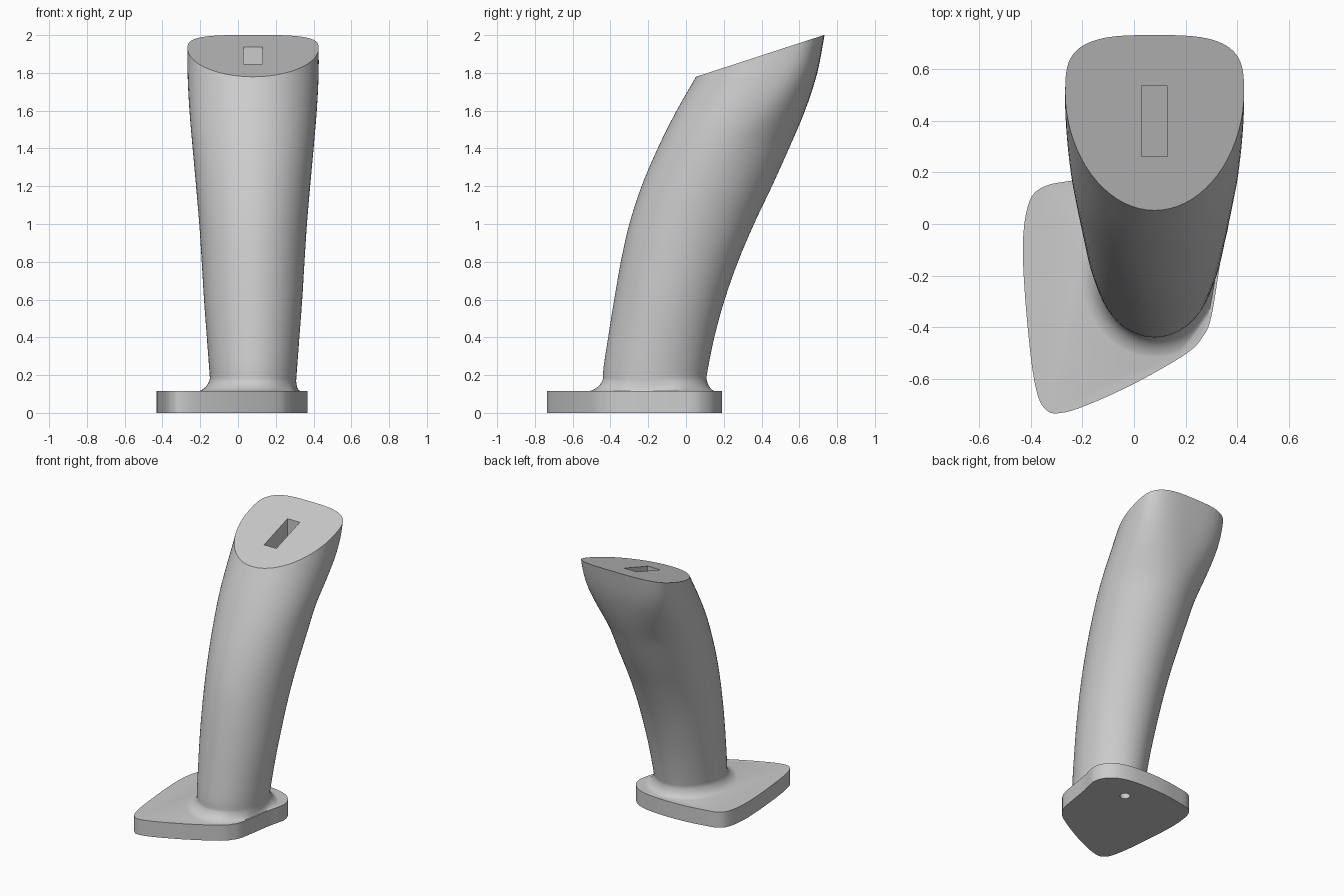
import bpy
import bmesh
import math
from mathutils import Vector

old = bpy.data.objects.get("Cube")
if old:
    bpy.data.objects.remove(old, do_unlink=True)

GREY = (0.6, 0.6, 0.6, 1.0)
grey = bpy.data.materials.new("plain grey")
grey.use_nodes = True
grey.diffuse_color = GREY
grey.node_tree.nodes["Principled BSDF"].inputs["Base Color"].default_value = GREY

CENTRE_X = 0.08
FLANGE_TOP = 0.115
RING = 72


def make_object(name, bm):
    bmesh.ops.recalc_face_normals(bm, faces=bm.faces[:])
    mesh = bpy.data.meshes.new(name)
    bm.to_mesh(mesh)
    bm.free()
    mesh.materials.append(grey)
    obj = bpy.data.objects.new(name, mesh)
    bpy.context.collection.objects.link(obj)
    return obj


def spline(points, steps, closed=False):
    """Smooth curve through the given points."""
    pts = [Vector(p) for p in points]
    n = len(pts)
    pick = (lambda i: pts[i % n]) if closed else (lambda i: pts[max(0, min(n - 1, i))])
    out = []
    for i in range(n if closed else n - 1):
        a, b, c, d = (pick(i + k) for k in (-1, 0, 1, 2))
        for s in range(steps):
            t = s / steps
            out.append(0.5 * (2 * b + (c - a) * t + (2 * a - 5 * b + 4 * c - d) * t ** 2
                              + (3 * b - a - 3 * c + d) * t ** 3))
    if not closed:
        out.append(pts[-1])
    return out


def loft(rings):
    """Skin a stack of equal rings and close both ends."""
    bm = bmesh.new()
    rows = [[bm.verts.new(p) for p in ring] for ring in rings]
    for low, high in zip(rows, rows[1:]):
        for i in range(len(low)):
            j = (i + 1) % len(low)
            bm.faces.new((low[i], low[j], high[j], high[i]))
    bm.faces.new(rows[0])
    bm.faces.new(rows[-1])
    return bm


def section(z, front, back, half):
    """Elliptical ring whose back turns squarer near the top."""
    t = min(1, max(0, (z - 1.4) / 0.55))
    rise = t * t * (3 - 2 * t)
    middle = front + (back - front) * (0.5 + 0.14 * rise)
    power = 2 / (2 + 1.2 * rise)
    ring = []
    for i in range(RING):
        a = math.tau * i / RING
        c, s = math.cos(a), math.sin(a)
        if s > 0:
            c = math.copysign(abs(c) ** power, c)
            y = middle + (back - middle) * s ** power
        else:
            y = middle + (middle - front) * s
        ring.append(Vector((CENTRE_X + half * c, y, z)))
    return ring


def combine(target, other, operation):
    """Apply a boolean and remove the second object."""
    mod = target.modifiers.new("combine", 'BOOLEAN')
    mod.operation = operation
    mod.solver = 'EXACT'
    mod.object = other
    bpy.context.view_layer.objects.active = target
    bpy.ops.object.modifier_apply(modifier=mod.name)
    bpy.data.objects.remove(other, do_unlink=True)


# Flange: rounded outline, straight sides
outline = spline([(-0.30, -0.735), (-0.20, -0.71), (0, -0.62), (0.20, -0.505),
                  (0.265, -0.44), (0.30, -0.36), (0.338, -0.13), (0.362, -0.03),
                  (0.367, 0.025), (0.348, 0.085), (0.29, 0.145), (0.20, 0.178),
                  (0.08, 0.191), (-0.10, 0.188), (-0.25, 0.167), (-0.35, 0.145),
                  (-0.405, 0.09), (-0.43, -0.05), (-0.425, -0.25), (-0.40, -0.52),
                  (-0.375, -0.66), (-0.345, -0.717)], 5, closed=True)
body = make_object("grip_with_flange", loft(
    [[(p.x, p.y, z) for p in outline] for z in (0, FLANGE_TOP)]))

# Flared collar where the grip meets the flange, kept inside the flange edge
inner = section(0.2, -0.437, 0.107, 0.227)
outer = section(0.113, -0.537, 0.165, 0.307)
for p in outer:
    p.x = min(p.x, 0.354 + 0.17 * p.y, 0.294 + 0.69 * (p.y + 0.36))
rings = []
for i in range(11):
    a = math.pi / 2 * i / 10
    ring = [q.lerp(p, 1 - math.sin(a)) for p, q in zip(outer, inner)]
    for p in ring:
        p.z = 0.2 - 0.087 * math.cos(a)
    rings.append(ring)
collar = make_object("collar", loft(rings))

# Grip: stations of height, front, back, half width
stations = spline([(0.06, -0.43, 0.09, 0.22), (0.2, -0.44, 0.11, 0.23),
                   (0.4, -0.412, 0.15, 0.245), (0.6, -0.38, 0.205, 0.26),
                   (0.8, -0.345, 0.275, 0.272), (1.0, -0.30, 0.36, 0.285),
                   (1.2, -0.235, 0.455, 0.302), (1.4, -0.15, 0.545, 0.32),
                   (1.6, -0.05, 0.63, 0.337), (1.8, 0.065, 0.695, 0.347),
                   (2.0, 0.18, 0.733, 0.346), (2.1, 0.24, 0.748, 0.343)], 4)
bm = loft([section(*s) for s in stations])

# Sloping flat end of the grip
bmesh.ops.bisect_plane(bm, geom=bm.verts[:] + bm.edges[:] + bm.faces[:],
                       plane_co=(0, 0.055, 1.78), plane_no=(0, -0.22, 0.675),
                       clear_outer=True)
bmesh.ops.holes_fill(bm, edges=[e for e in bm.edges if e.is_boundary])
grip = make_object("grip", bm)
combine(body, collar, 'UNION')
combine(body, grip, 'UNION')

# Slot in the sloping end, its floor parallel to that end
slot = make_object("slot_cutter", loft(
    [[(x, y, 1.78 + 0.326 * (y - 0.055) + lift)
      for x, y in ((0.03, 0.262), (0.13, 0.262), (0.13, 0.535), (0.03, 0.535))]
     for lift in (-0.2, 0.1)]))
combine(body, slot, 'DIFFERENCE')

# Screw hole in the underside
hole = make_object("hole_cutter", loft(
    [[(CENTRE_X + 0.035 * math.cos(math.tau * i / 32),
       0.035 * math.sin(math.tau * i / 32), z) for i in range(32)]
     for z in (-0.1, 0.5)]))
combine(body, hole, 'DIFFERENCE')

# Smooth sides, crisp rims
bpy.ops.object.select_all(action='DESELECT')
body.select_set(True)
bpy.context.view_layer.objects.active = body
bpy.ops.object.shade_smooth_by_angle(angle=math.radians(35))
